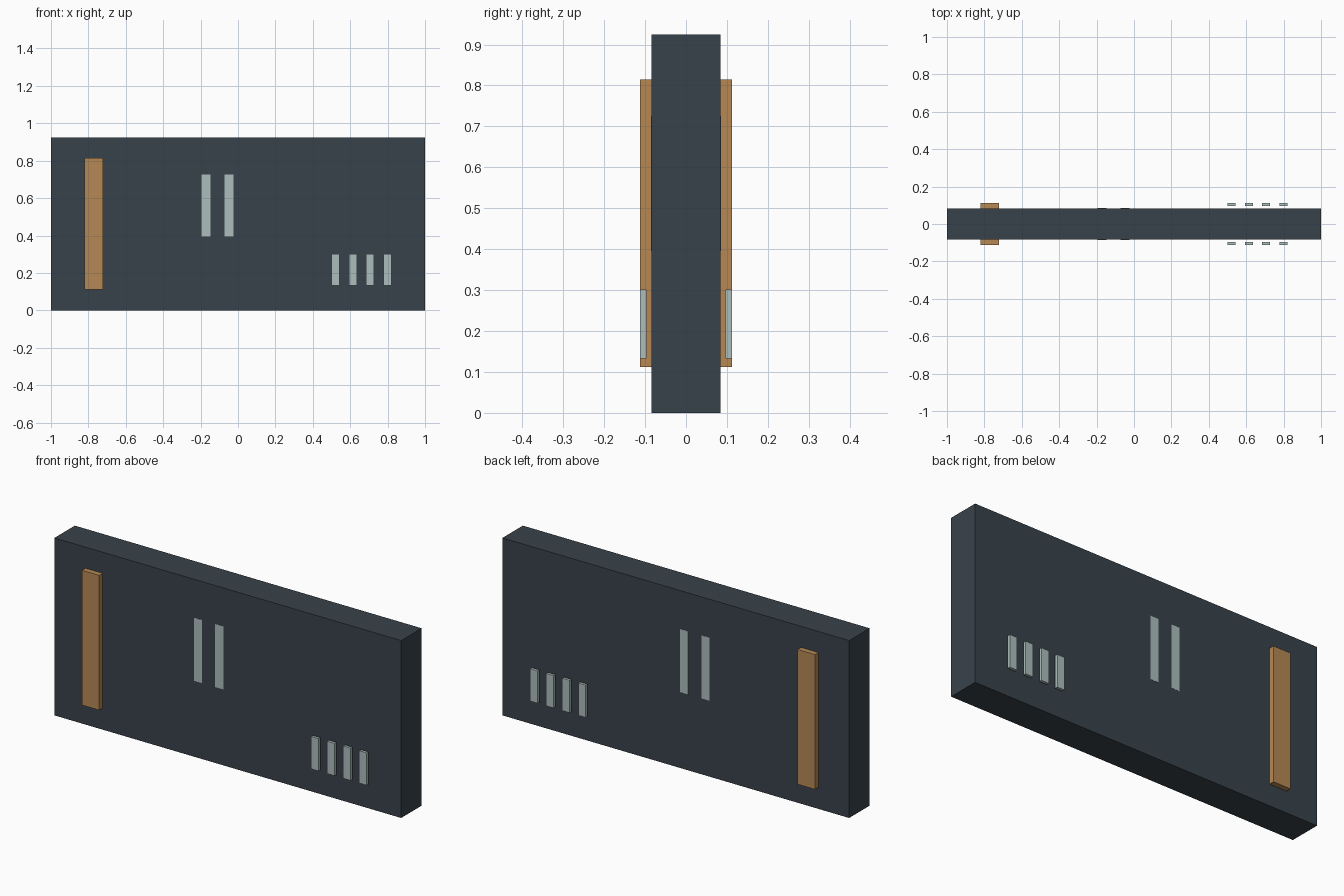
import bpy

if "Cube" in bpy.data.objects:
    bpy.data.objects.remove(bpy.data.objects["Cube"])


def material(name, color):
    mat = bpy.data.materials.new(name)
    mat.diffuse_color = (*color, 1)
    mat.use_nodes = True
    mat.node_tree.nodes["Principled BSDF"].inputs["Base Color"].default_value = mat.diffuse_color
    return mat


SLATE = material("slate", (0.04, 0.055, 0.07))
BRASS = material("brass", (0.47, 0.25, 0.09))
PALE = material("pale_grey", (0.42, 0.51, 0.51))


def box(name, x, y, z, mat):
    """Box from (min, max) pairs on each axis."""
    spans = (x, y, z)
    bpy.ops.mesh.primitive_cube_add(size=1, location=[(a + b) / 2 for a, b in spans])
    ob = bpy.context.object
    ob.name = name
    ob.scale = [b - a for a, b in spans]
    bpy.ops.object.transform_apply(location=False, rotation=False, scale=True)
    ob.data.materials.append(mat)
    return ob


def both_sides(name, x, depth, z, mat):
    """The same box on the front (-y) and back (+y) face."""
    near, far = depth
    box("front_" + name, x, (-far, -near), z, mat)
    box("back_" + name, x, (near, far), z, mat)


# Main slab
HALF = 0.084
box("slab", (-1, 1), (-HALF, HALF), (0, 0.925), SLATE)

# Tall raised strip
both_sides("tall_strip", (-0.822, -0.722), (HALF, 0.112), (0.112, 0.815), BRASS)

# Pair of nearly flush bars
for i in range(2):
    x = -0.195 + i * 0.123
    both_sides(f"inlay_bar_{i + 1}", (x, x + 0.047), (HALF - 0.01, HALF + 0.001),
               (0.396, 0.725), PALE)

# Row of four small bars standing clear of the slab
for i in range(4):
    x = 0.50 + i * 0.0925
    both_sides(f"small_bar_{i + 1}", (x, x + 0.043), (0.097, 0.112),
               (0.133, 0.302), PALE)
